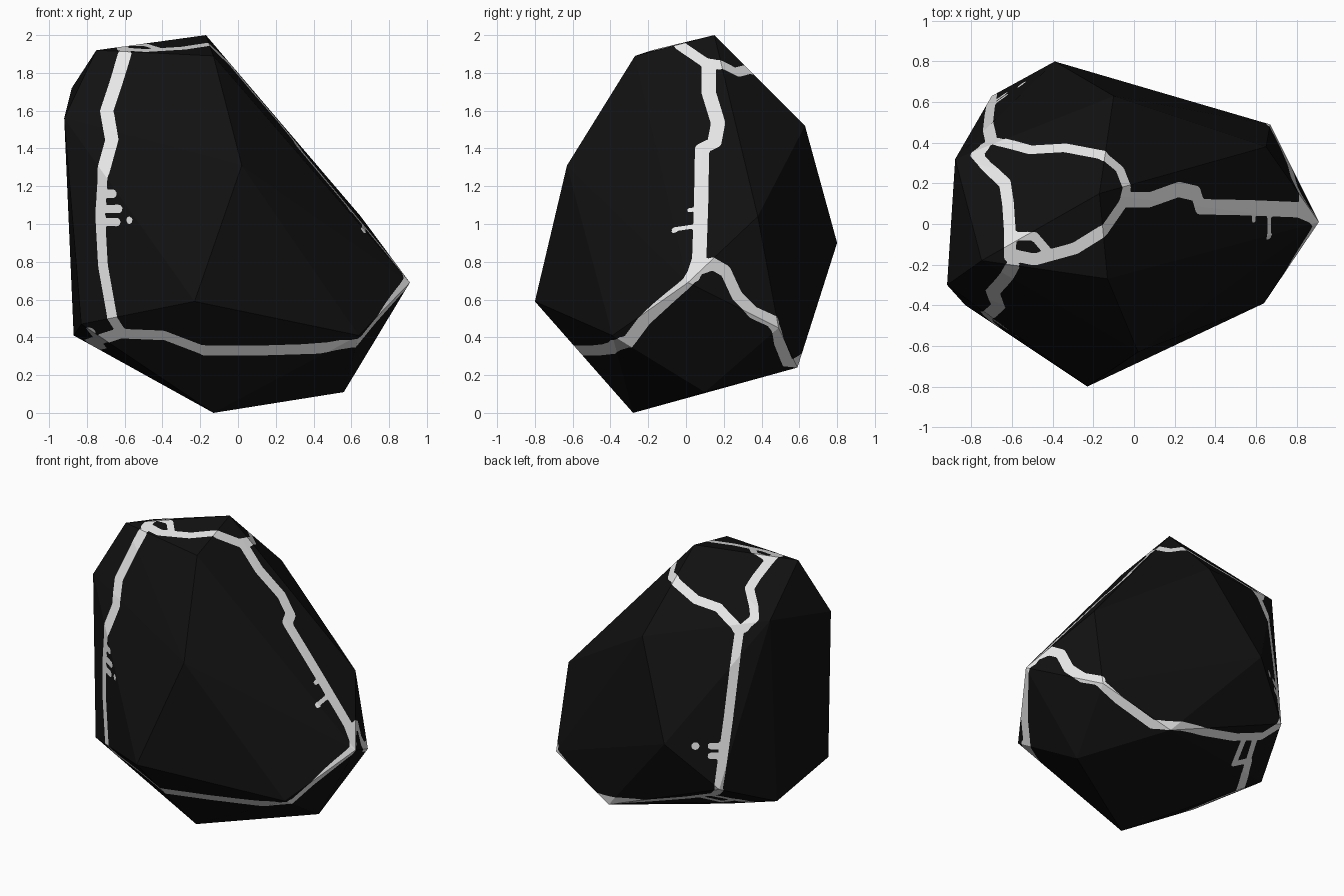
import bpy, bmesh, math
from mathutils import Vector
from mathutils.bvhtree import BVHTree
from mathutils.kdtree import KDTree

if "Cube" in bpy.data.objects:
    bpy.data.objects.remove(bpy.data.objects["Cube"])

def material(name, rgb):
    m = bpy.data.materials.new(name)
    m.diffuse_color = (*rgb, 1)
    m.use_nodes = True
    m.node_tree.nodes["Principled BSDF"].inputs["Base Color"].default_value = m.diffuse_color
    return m

# faceted boulder: convex hull of its corners
corners = [(-.17, .15, 2), (-.75, -.18, 1.92), (-.13, -.27, 1.89), (-.88, .32, 1.72),
           (-.92, -.30, 1.56), (-.10, .63, 1.52), (.02, -.63, 1.31), (.65, .38, 1.04),
           (-.39, .80, .90), (.91, .01, .69), (-.70, .63, .60), (-.23, -.80, .59),
           (-.83, -.40, .47), (.67, .49, .45), (.64, -.39, .41), (-.87, .23, .41),
           (.19, .59, .24), (.56, .10, .11), (-.13, -.28, 0)]
bm = bmesh.new()
for c in corners:
    bm.verts.new(c)
res = bmesh.ops.convex_hull(bm, input=bm.verts[:])
junk = [g for g in set(res["geom_interior"] + res["geom_unused"])
        if isinstance(g, bmesh.types.BMVert)]
if junk:
    bmesh.ops.delete(bm, geom=junk, context='VERTS')
bmesh.ops.recalc_face_normals(bm, faces=bm.faces[:])
hull = BVHTree.FromBMesh(bm)

# directions from which the veins are drawn onto the boulder
def side(azimuth, elevation):
    a, e = math.radians(azimuth), math.radians(elevation)
    cam = Vector((math.sin(a) * math.cos(e), -math.cos(a) * math.cos(e), math.sin(e)))
    right = Vector((math.cos(a), math.sin(a), 0))
    return right, cam.cross(right), cam

FRONT, RIGHT = side(0, 0), side(90, 0)
BACK_LEFT, BACK_RIGHT = side(215, 25), side(140, -30)
TOP = (Vector((1, 0, 0)), Vector((0, 1, 0)), Vector((0, 0, 1)))
BELOW = (TOP[0], TOP[1], -TOP[2])

veins = []

def vein(view, radius, *pts):
    r, up, cam = view
    pts = [Vector(p) for p in pts]
    hits = []
    for a, b in zip(pts, pts[1:] or pts):
        n = int((b - a).length / .005) + 1
        for i in range(n + 1):
            p = a.lerp(b, i / n)
            h = hull.ray_cast(r * p.x + up * p.y + cam * 5, -cam)[0]
            if h:
                hits.append(h)
    if hits:
        tree = KDTree(len(hits))
        for i, h in enumerate(hits):
            tree.insert(h, i)
        tree.balance()
        veins.append((tree, radius))

def field(p):
    return min(t.find(p)[2] - r for t, r in veins)

# loop over the crown, with a small ring at its front left corner
vein(TOP, .03, (-.61, -.16), (-.61, -.05), (-.62, .10), (-.635, .20), (-.73, .29),
     (-.775, .34), (-.73, .39), (-.685, .41), (-.60, .39), (-.51, .365), (-.34, .375),
     (-.155, .34), (-.07, .27), (-.035, .18), (-.055, .10), (-.145, -.03),
     (-.29, -.12), (-.49, -.175), (-.61, -.15))
vein(TOP, .022, (-.60, -.06), (-.49, -.06), (-.43, -.13))
# vein down the right slope with drips
vein(TOP, .038, (-.04, .12), (.08, .12), (.22, .17), (.305, .15), (.325, .085),
     (.57, .08), (.81, .07), (.88, .04))
vein(TOP, .014, (.59, .08), (.59, .02))
vein(TOP, .014, (.665, .08), (.665, -.05))
vein(TOP, .02, (.665, -.06))
# vein down the front left with drips
vein(FRONT, .036, (-.60, 1.90), (-.645, 1.75), (-.695, 1.6), (-.668, 1.445), (-.715, 1.275))
vein(FRONT, .031, (-.715, 1.275), (-.73, 1.05), (-.715, .78), (-.665, .50), (-.62, .43))
for z, x in ((1.16, -.66), (1.08, -.63), (1.01, -.64)):
    vein(FRONT, .022, (-.71, z), (x, z))
vein(FRONT, .02, (-.575, 1.02))
# lower belt: front, right, back, left
vein(FRONT, .034, (.63, .375), (.43, .34), (.11, .33), (-.18, .33), (-.39, .41),
     (-.63, .42), (-.785, .37))
vein(RIGHT, .034, (-.43, .335), (-.31, .37), (-.22, .49), (-.10, .60), (.0, .69),
     (.06, .76), (.14, .79), (.21, .75), (.27, .62), (.36, .53), (.47, .48))
vein(BACK_RIGHT, .03, (-.227, .806), (-.10, .69), (.117, .532), (.308, .52),
     (.455, .482), (.646, .45), (.818, .456), (.92, .52))
# looped branch running underneath on the left
vein(BACK_RIGHT, .022, (.70, .43), (.64, .28), (.73, .30), (.77, .43))
vein(BACK_RIGHT, .03, (.73, .29), (.70, .18), (.68, .12))
vein(BELOW, .03, (-.76, .15), (-.72, -.10), (-.77, -.32), (-.78, -.38))
# vein up the back left with drips
vein(BACK_LEFT, .03, (.34, 1.16), (.32, 1.02), (.27, .605), (.23, .32), (.21, .17))
for v in (.433, .37):
    vein(BACK_LEFT, .022, (.23, v), (.16, v))
vein(BACK_LEFT, .026, (.06, .433))

# refine the facets close to the veins only
for _ in range(11):
    cut = []
    for e in bm.edges:
        length = e.calc_length()
        if length > .022:
            mid = (e.verts[0].co + e.verts[1].co) / 2
            if length > .8 * abs(field(mid)):
                cut.append(e)
    if not cut or len(bm.faces) > 80000:
        break
    bmesh.ops.subdivide_edges(bm, edges=cut, cuts=1)
    bmesh.ops.triangulate(bm, faces=[f for f in bm.faces if len(f.verts) > 3])

# cut the vein outlines into the surface
value = {v: field(v.co) for v in bm.verts}
outline = []
for e in bm.edges[:]:
    a, b = e.verts
    fa, fb = value[a], value[b]
    if fa * fb < 0:
        t = min(.95, max(.05, fa / (fa - fb)))
        new = bmesh.utils.edge_split(e, a, t)[1]
        value[new] = 0
        outline.append(new)
bmesh.ops.connect_verts(bm, verts=outline)
for f in bm.faces:
    f.material_index = int(sum(value[v] for v in f.verts) < 0)
    f.smooth = False

mesh = bpy.data.meshes.new("boulder")
bm.to_mesh(mesh)
bm.free()
mesh.materials.append(material("black stone", (.0055, .0055, .0055)))
mesh.materials.append(material("pale vein", (.8, .8, .8)))
boulder = bpy.data.objects.new("boulder", mesh)
bpy.context.collection.objects.link(boulder)
